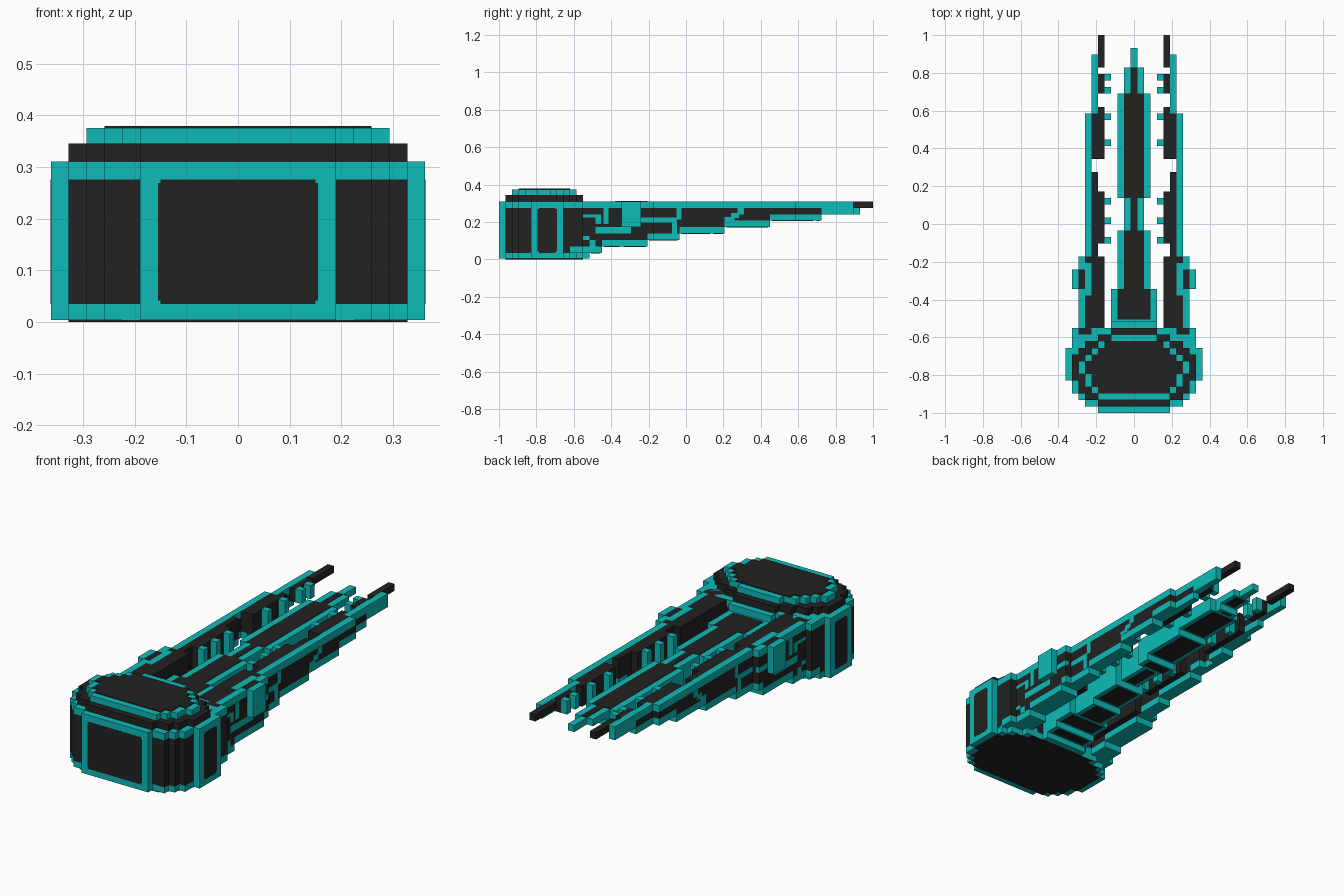
import bpy, bmesh

cube = bpy.data.objects.get("Cube")
if cube:
    bpy.data.objects.remove(cube, do_unlink=True)

U = 2 / 58      # one block; rows run from front (0) to back (58)
T = 0.12        # thickness of painted plates, in blocks


def material(name, rgb):
    m = bpy.data.materials.new(name)
    m.diffuse_color = (*rgb, 1)
    m.use_nodes = True
    m.node_tree.nodes["Principled BSDF"].inputs["Base Color"].default_value = (*rgb, 1)
    return m


teal = material("teal", (0.0044, 0.503, 0.485))
black = material("charcoal", (0.016, 0.016, 0.016))


def finish(name, bm, mats):
    bmesh.ops.recalc_face_normals(bm, faces=bm.faces)
    me = bpy.data.meshes.new(name)
    bm.to_mesh(me)
    bm.free()
    for m in mats:
        me.materials.append(m)
    ob = bpy.data.objects.new(name, me)
    bpy.context.collection.objects.link(ob)
    return ob


def blocks(name, mat, boxes, mirror=True):
    """Boxes (x0, x1, row0, row1, z0, z1) in block units, mirrored across x."""
    bm = bmesh.new()
    for x0, x1, r0, r1, z0, z1 in boxes:
        for s in ((1, -1) if mirror else (1,)):
            vs = bmesh.ops.create_cube(bm, size=1)["verts"]
            for v in vs:
                v.co = (s * U * (x1 if v.co.x > 0 else x0),
                        U * (r1 if v.co.y > 0 else r0) - 1,
                        U * (z1 if v.co.z > 0 else z0))
    return finish(name, bm, [mat])


def slab(name, mats, first, widths, z0, z1):
    """Stepped slab with one half width per row."""
    side = []
    for i, w in enumerate(widths):
        for p in ((w, first + i), (w, first + i + 1)):
            if len(side) > 1 and side[-1][0] == p[0] == side[-2][0]:
                side.pop()
            if not side or side[-1] != p:
                side.append(p)
    outline = side + [(-x, r) for x, r in reversed(side)]
    bm = bmesh.new()
    f = bm.faces.new([bm.verts.new((x * U, r * U - 1, z0 * U)) for x, r in outline])
    ext = bmesh.ops.extrude_face_region(bm, geom=[f])["geom"]
    for v in ext:
        if isinstance(v, bmesh.types.BMVert):
            v.co.z = z1 * U
    return finish(name, bm, mats)


# Head: stepped octagonal housing
BODY = [5.5, 7.5, 8.5, 9.5, 9.5] + [10.5] * 5 + [9.5, 8.5, 6.5, 3.5]
BAND = [5.5, 7.5, 8.5, 8.5, 9.5, 9.5, 9.5, 9.5, 8.5, 7.5, 5.5, 3.5]
CAP = [5.5, 6.5, 7.5, 7.5, 8.5, 8.5, 7.5, 6.5, 5.5, 3.5]
slab("head_base", [teal], 0, BODY, T, 1)
slab("head_bottom_panel", [black], 1, [w - 1 for w in BODY[1:13]], 0, T)
core = slab("head_walls", [black, teal], 0, BODY, 1, 8)
for p in core.data.polygons:
    x, row = abs(p.center.x) / U, (p.center.y + 1) / U
    if row < 0.8 or x > 9.8 or row > 13.2:
        p.material_index = 1
slab("head_rim", [teal], 0, BODY, 8, 9)
slab("head_band", [black], 1, BAND, 9, 10)
slab("head_cap", [teal], 2, CAP, 10, 11 - T)
slab("head_cap_panel", [black], 3, [w - 1 for w in CAP[1:9]], 11 - T, 11)
blocks("front_panel", black, [(-4.5, 4.5, -T / 4, T, 1.2, 7.8),
                              (-4.35, 4.35, -T / 4, T, 1, 8)], mirror=False)
blocks("side_panels", black, [(10.4, 10.5 + T / 4, 6, 9, 1.2, 7.8),
                              (10.4, 10.5 + T / 4, 6.2, 8.8, 1, 8)])

# Underside staircase shared by the arms and the spine: (row where it ends, height)
STAIR = [(14, 1), (16, 1), (23, 2), (28, 3), (35, 4), (42, 5), (50, 6), (58, 7)]


def split(r0, r1):
    """Cut a run of rows where the staircase changes height."""
    start = 0
    for end, z in STAIR:
        a, b = max(r0, start), min(r1, end)
        if a < b:
            yield a, b, z
        start = end


# Spine between the arms
SPINE = [(14, 19, 3.5), (19, 28, 2.5), (28, 33, 1.5), (33, 49, 2.5), (49, 53, 1.5), (53, 56, 0.5)]
body, top, under = [], [], []
for r0, r1, w in SPINE:
    for a, b, z in split(r0, r1):
        body.append((-w, w, a, b, z, 8))
        if w > 1:
            k = w - 0.7
            under.append((-k, k, a + 0.3, b - 0.3, z - T / 2, z + T))
    if w > 1:
        top.append((1 - w, w - 1, r0 + (0 if r0 > 14 else 0.3), r1, 8 - T, 8 + T / 2))
blocks("spine", teal, body, mirror=False)
blocks("spine_top_panels", black, top, mirror=False)
blocks("spine_bottom_panels", black, under, mirror=False)

# Arms: (row0, row1, inner x, outer x)
ARM = [(10, 13, 4.5, 9.5), (13, 24, 5.5, 8.5), (24, 37, 5.5, 7.5),
       (37, 39, 6.5, 7.5), (39, 46, 5.5, 7.5), (46, 55, 5.5, 6.5)]
cores, runners, rails = [], [], []
for r0, r1, xi, xo in ARM:
    for a, b, z in split(r0, r1):
        runners.append((xi, xo, a, b, z, z + 1))
        if z < 7:
            cores.append((xi, xo, a, b, z + 1, 8))
    rails.append((xo - 1, xo, r0, r1, 8, 9))
    if xo - 1 > xi:
        cores.append((xi, xo - 1, r0, r1, 8, 9))
blocks("arm_cores", black, cores)
blocks("arm_runners", teal, runners)
blocks("arm_rails", teal, rails)
blocks("arm_inner_blocks", black, [(4.5, 5.5, 13, 24, 3, 9), (4.5, 5.5, 26, 34, 5, 9),
                                   (4.5, 5.5, 39, 47, 6, 9), (4.5, 5.5, 49, 52, 7, 9)])
blocks("arm_tips", black, [(4.5, 5.5, 53, 58, 8, 9)])

# Teeth on the inner side of each arm
blocks("arm_teeth", teal, [(3.5, 4.5, r, r + 1, z, 9) for r, z in
                           ((26, 5), (29, 5), (32, 5), (41, 6), (45, 6), (49, 7), (51, 7))])

# Outer shoulder blocks with dark tops
blocks("shoulder_blocks", teal, [(8.5, 9.5, 19, 22, 5, 9), (6.5, 7.5, 18, 23, 8, 9 + T / 4)])
blocks("shoulder_tops", black, [(7.5, 8.5, 19, 22, 8.9, 9 + T / 4)])

# Raised winding lines on the outer arm faces: (row0, row1, z0, z1)
WIDE = [(13, 15.5, 6.5, 7), (15, 15.8, 5.5, 7), (16.2, 17, 5.5, 8), (14, 15, 2, 3),
        (13, 14, 3, 3.6), (15, 20.5, 4, 5), (19.8, 20.5, 4, 6), (20, 24, 5.7, 6.5)]
NARROW = [(24, 27.5, 5.7, 6.5), (26.8, 27.6, 4, 6.2), (27.5, 28.3, 6.2, 8),
          (35, 36.5, 6, 6.6), (36, 37.2, 6.4, 7.2), (37, 38, 7, 8)]
lines = [(x - 0.5, x + T / 3, *seg) for x, segs in ((8.5, WIDE), (7.5, NARROW)) for seg in segs]
blocks("arm_winding_lines", teal, lines)
